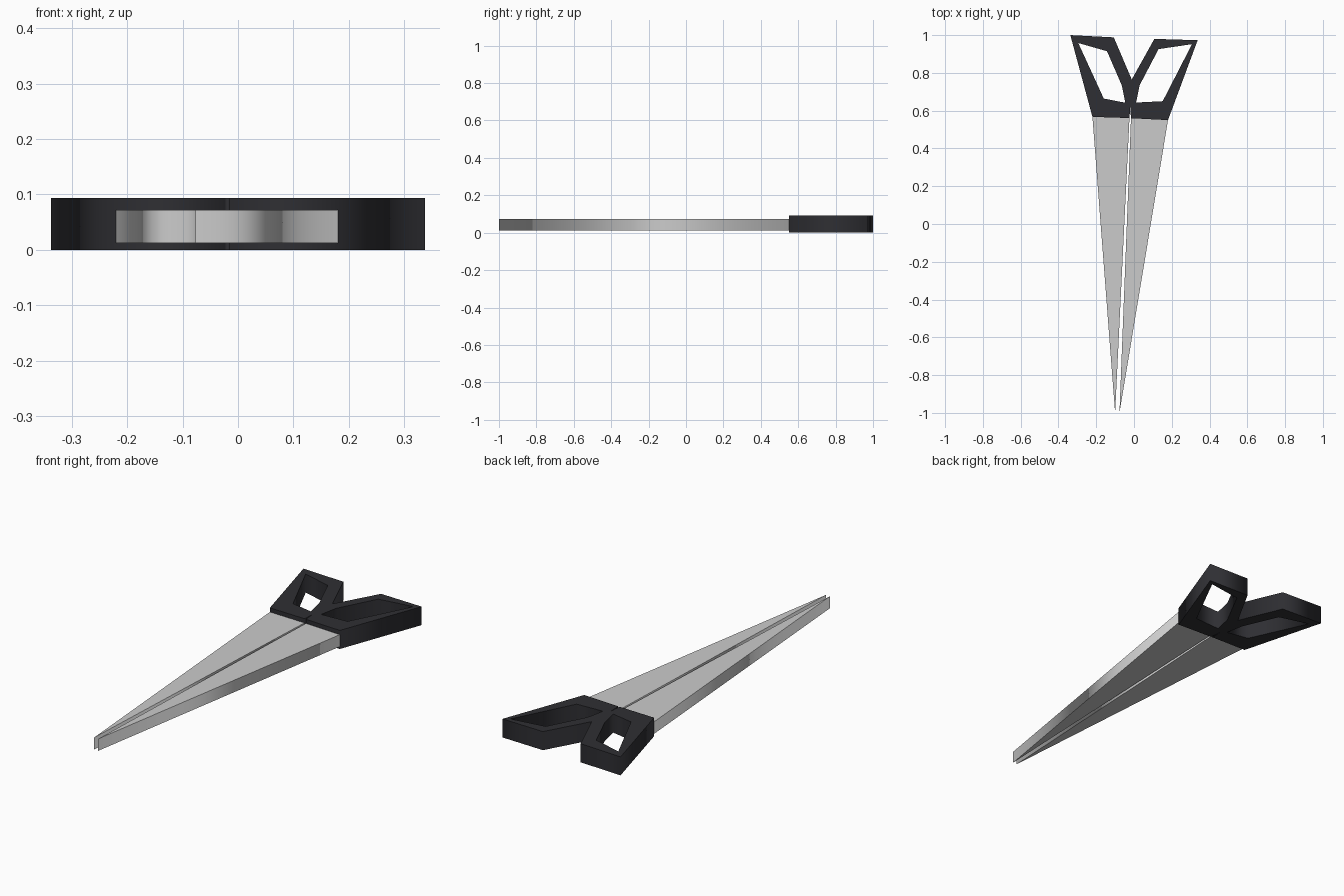
import bpy

if "Cube" in bpy.data.objects:
    bpy.data.objects.remove(bpy.data.objects["Cube"])


def plate(name, loops, z0, z1, mat=None):
    """Flat outline (with optional holes) extruded from z0 to z1."""
    cu = bpy.data.curves.new(name, 'CURVE')
    cu.dimensions = '2D'
    cu.fill_mode = 'BOTH'
    cu.extrude = (z1 - z0) / 2
    for pts in loops:
        s = cu.splines.new('POLY')
        s.points.add(len(pts) - 1)
        for p, (x, y) in zip(s.points, pts):
            p.co = (x, y, 0, 1)
        s.use_cyclic_u = True
    ob = bpy.data.objects.new(name, cu)
    ob.location.z = (z0 + z1) / 2
    bpy.context.collection.objects.link(ob)
    bpy.ops.object.select_all(action='DESELECT')
    ob.select_set(True)
    bpy.context.view_layer.objects.active = ob
    bpy.ops.object.convert(target='MESH')
    ob = bpy.context.view_layer.objects.active
    ob.name = name
    if mat:
        ob.data.materials.clear()
        ob.data.materials.append(mat)
    return ob


dark = bpy.data.materials.new("dark_plastic")
dark.diffuse_color = (0.028, 0.028, 0.033, 1)
dark.use_nodes = True
dark.node_tree.nodes["Principled BSDF"].inputs["Base Color"].default_value = dark.diffuse_color

# Handles: joined outline with a thin notch between them and two finger holes
outline = [(-0.337, 1.0), (-0.107, 0.988), (-0.012, 0.765), (0.108, 0.98),
           (0.337, 0.973), (0.18, 0.55), (-0.016, 0.56), (-0.02, 0.62),
           (-0.024, 0.561), (-0.22, 0.567)]
left_hole = [(-0.295, 0.958), (-0.143, 0.915), (-0.065, 0.735),
             (-0.046, 0.642), (-0.16, 0.664)]
right_hole = [(0.307, 0.952), (0.13, 0.926), (0.03, 0.735),
              (0.011, 0.643), (0.152, 0.65)]
plate("handles", [outline, left_hole, right_hole], 0, 0.093, dark)

# Blades: long tapering wedges
plate("left_blade", [[(-0.22, 0.567), (-0.1, -1.0), (-0.024, 0.561)]], 0.012, 0.072)
plate("right_blade", [[(-0.016, 0.56), (-0.077, -1.0), (0.18, 0.55)]], 0.012, 0.072)
